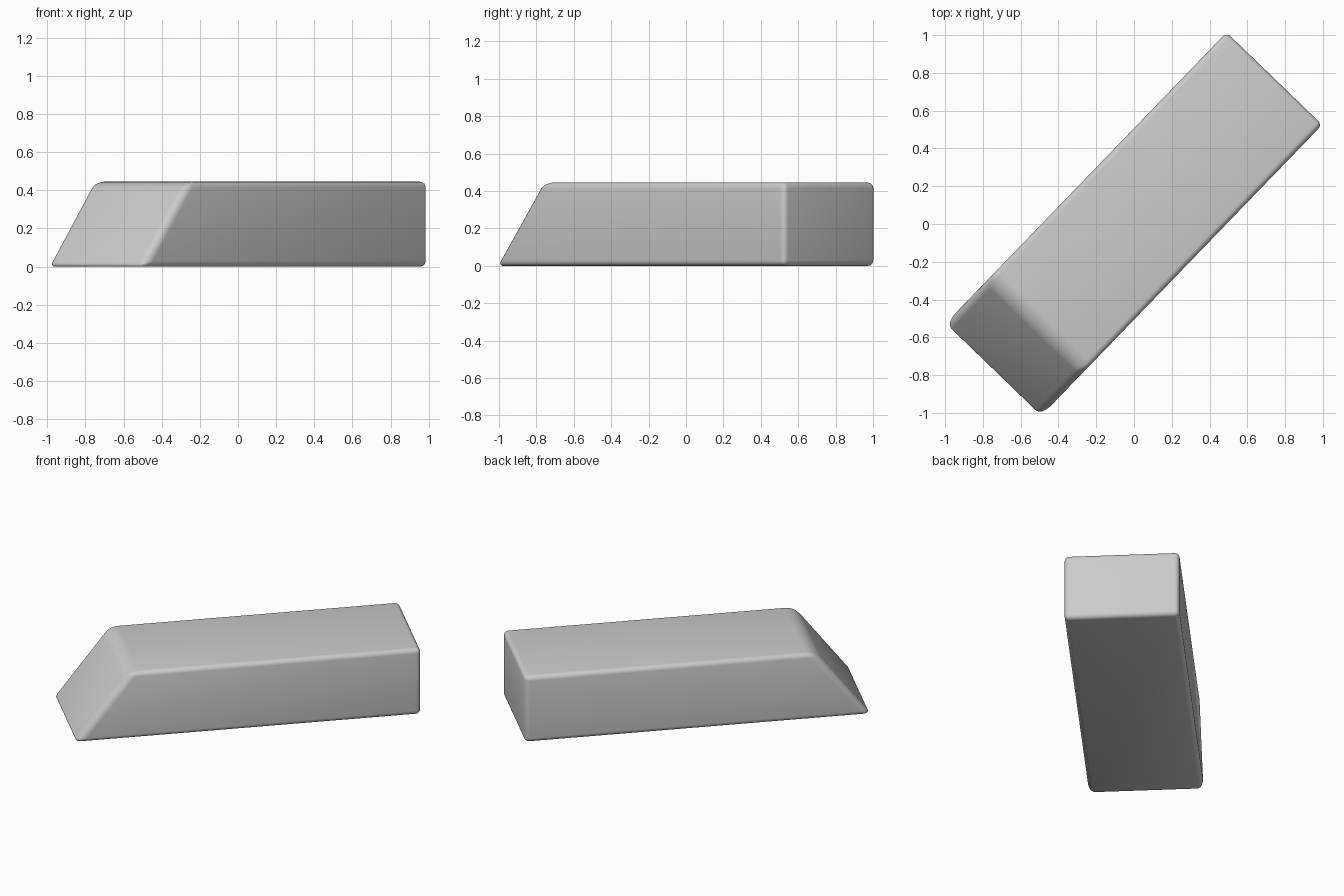
import bpy, bmesh, math

if "Cube" in bpy.data.objects:
    bpy.data.objects.remove(bpy.data.objects["Cube"])

HALF_W, HEIGHT, ANGLE = 0.352, 0.445, math.radians(46)

# Side profile (length, height): square end at +, slanted end at -
profile = [(-1.084, 0), (1.07, 0), (1.07, HEIGHT), (-0.74, HEIGHT)]

# Extrude the profile across the width
bm = bmesh.new()
face = bm.faces.new([bm.verts.new((x, -HALF_W, z)) for x, z in profile])
ext = bmesh.ops.extrude_face_region(bm, geom=[face])
new_verts = [g for g in ext["geom"] if isinstance(g, bmesh.types.BMVert)]
bmesh.ops.translate(bm, verts=new_verts, vec=(0, 2 * HALF_W, 0))
bmesh.ops.recalc_face_normals(bm, faces=bm.faces)

# Softer rounding on the slanted end's top and sides, tighter on the rest
weight = bm.edges.layers.float.new("bevel_weight_edge")
for e in bm.edges:
    a, b = e.verts
    slant_top = all(v.co.z > 0.1 and v.co.x < 0 for v in (a, b))
    slant_side = a.co.x < 0 and b.co.x < 0 and abs(a.co.z - b.co.z) > 0.1
    e[weight] = 1.0 if slant_top else 0.75 if slant_side else 0.5

mesh = bpy.data.meshes.new("eraser_block")
bm.to_mesh(mesh)
bm.free()
block = bpy.data.objects.new("eraser_block", mesh)
bpy.context.collection.objects.link(block)
block.rotation_euler.z = ANGLE

# Rounded edges
bevel = block.modifiers.new("rounding", 'BEVEL')
bevel.limit_method = 'WEIGHT'
bevel.width = 0.06
bevel.segments = 5

bpy.context.view_layer.objects.active = block
block.select_set(True)
bpy.ops.object.modifier_apply(modifier="rounding")
bpy.ops.object.shade_smooth_by_angle(angle=math.radians(35))
